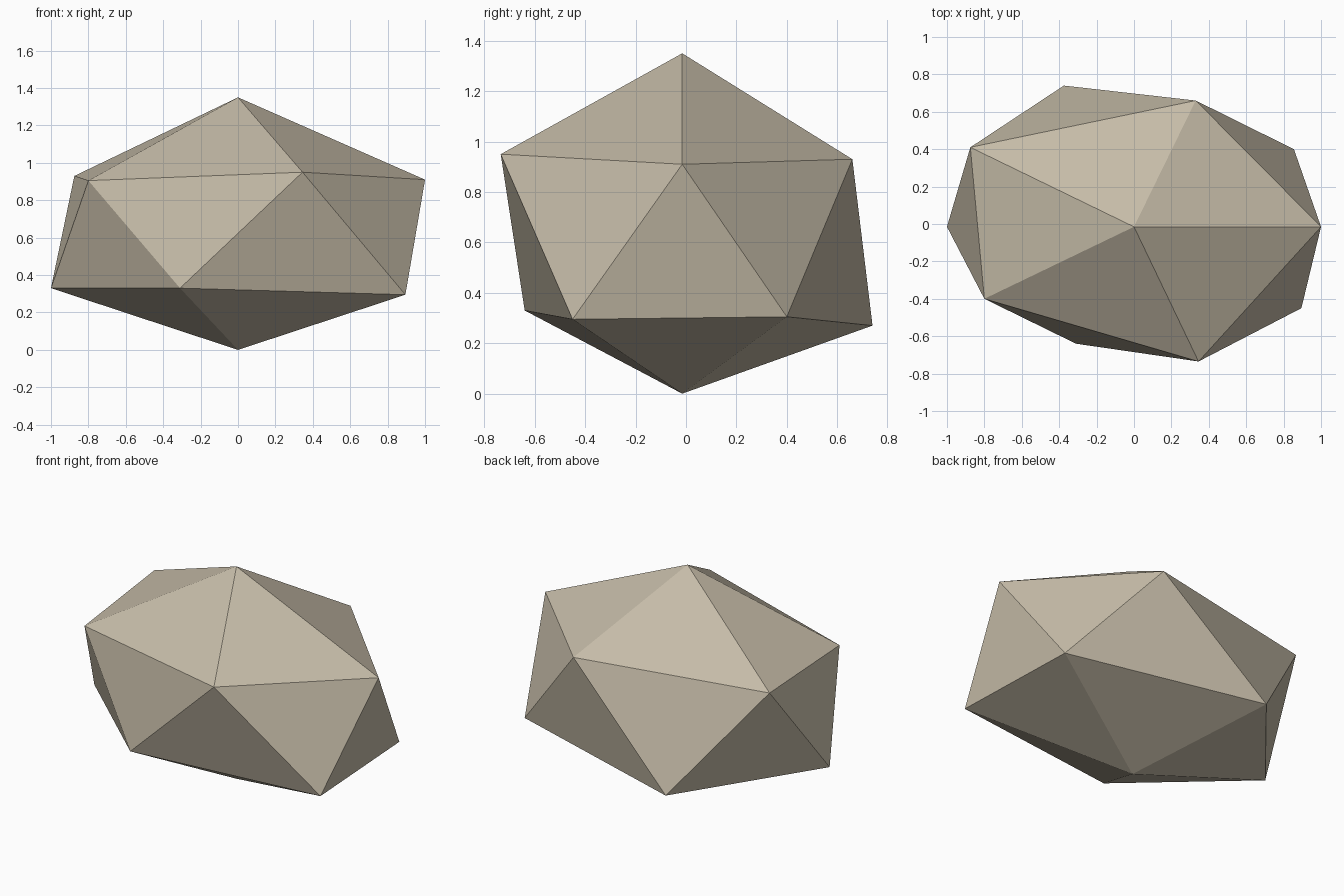
import bpy
import bmesh

cube = bpy.data.objects.get("Cube")
if cube:
    bpy.data.objects.remove(cube, do_unlink=True)

# Stone colour
stone = bpy.data.materials.new("pale_stone")
stone.use_nodes = True
colour = (0.56, 0.50, 0.39, 1.0)
stone.diffuse_color = colour
shader = next(n for n in stone.node_tree.nodes if n.type == 'BSDF_PRINCIPLED')
shader.inputs["Base Color"].default_value = colour
shader.inputs["Roughness"].default_value = 0.9

# Irregular twenty-sided rock: two staggered rings of corners between two tips
upper_ring = [(1.0, -0.015, 0.91), (0.33, 0.66, 0.93), (-0.875, 0.41, 0.93),
              (-0.80, -0.40, 0.905), (0.345, -0.735, 0.95)]
lower_ring = [(0.855, 0.40, 0.305), (-0.375, 0.74, 0.27), (-1.0, -0.015, 0.33),
              (-0.31, -0.64, 0.33), (0.895, -0.45, 0.295)]

bm = bmesh.new()
top = bm.verts.new((0, -0.015, 1.35))
bottom = bm.verts.new((0, -0.015, 0))
upper = [bm.verts.new(p) for p in upper_ring]
lower = [bm.verts.new(p) for p in lower_ring]

for i in range(5):
    j = (i + 1) % 5
    bm.faces.new((top, upper[i], upper[j]))
    bm.faces.new((upper[i], lower[i], upper[j]))
    bm.faces.new((lower[i], lower[j], upper[j]))
    bm.faces.new((bottom, lower[j], lower[i]))
bmesh.ops.recalc_face_normals(bm, faces=bm.faces[:])

mesh = bpy.data.meshes.new("rock")
bm.to_mesh(mesh)
bm.free()
mesh.materials.append(stone)
rock = bpy.data.objects.new("rock", mesh)
bpy.context.collection.objects.link(rock)
